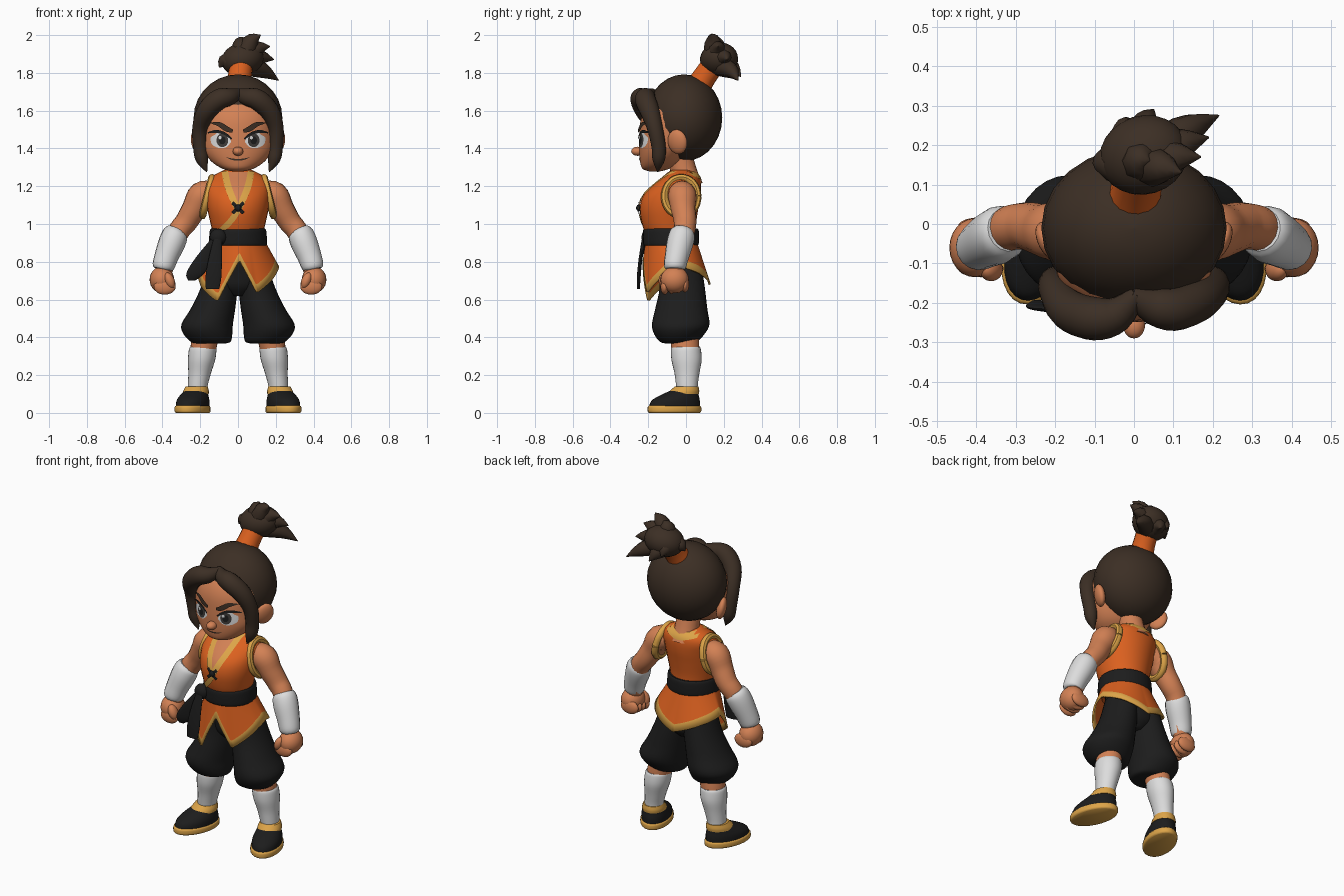
import bpy
import math
from mathutils import Vector, Matrix
from mathutils.bvhtree import BVHTree

if "Cube" in bpy.data.objects:
    bpy.data.objects.remove(bpy.data.objects["Cube"])

made = []
SIDES = ((1, "left"), (-1, "right"))


def material(name, r, g, b):
    mat = bpy.data.materials.new(name)
    mat.use_nodes = True
    mat.diffuse_color = (r, g, b, 1)
    mat.node_tree.nodes["Principled BSDF"].inputs["Base Color"].default_value = (r, g, b, 1)
    return mat


SKIN = material("warm skin", .65, .22, .09)
ORANGE = material("orange cloth", .72, .12, .014)
GOLD = material("gold trim", .72, .37, .065)
WHITE = material("white wrap", .72, .72, .72)
BLACK = material("black cloth", .012, .012, .012)
HAIR = material("dark brown hair", .045, .028, .018)
IRIS = material("grey iris", .05, .045, .042)


def build(name, verts, faces, *mats):
    mesh = bpy.data.meshes.new(name)
    mesh.from_pydata([tuple(v) for v in verts], [], faces)
    for mat in mats:
        mesh.materials.append(mat)
    obj = bpy.data.objects.new(name, mesh)
    bpy.context.collection.objects.link(obj)
    made.append(obj)
    return obj


def spline(keys, steps=4):
    """Catmull-Rom interpolation of equally long tuples."""
    out = []
    for i in range(len(keys) - 1):
        a, b = keys[max(i - 1, 0)], keys[i]
        c, d = keys[i + 1], keys[min(i + 2, len(keys) - 1)]
        for k in range(steps):
            t = k / steps
            out.append([q + .5 * t * (r - p + t * (2 * p - 5 * q + 4 * r - s + t * (3 * (q - r) + s - p)))
                        for p, q, r, s in zip(a, b, c, d)])
    return out + [list(keys[-1])]


def bridge(name, rings, mat):
    """Join rings of points into a capped skin."""
    n = len(rings[0])
    verts = [v for ring in rings for v in ring]
    faces = [(i * n + j, i * n + (j + 1) % n, (i + 1) * n + (j + 1) % n, (i + 1) * n + j)
             for i in range(len(rings) - 1) for j in range(n)]
    faces += [tuple(reversed(range(n))), tuple(range(len(verts) - n, len(verts)))]
    return build(name, verts, faces, mat)


def loft(name, rows, mat, s=1, seg=28):
    """Stack of level ellipses (z, cx, cy, rx, ry), listed upwards."""
    rings = []
    for z, cx, cy, rx, ry in spline(rows):
        angles = [math.tau * j / seg for j in range(seg)]
        rings.append([(s * cx + max(rx, .002) * math.cos(a), cy + max(ry, .002) * math.sin(a), z)
                      for a in angles])
    return bridge(name, rings, mat)


def tube(name, path, mat, s=1, seg=16):
    """Round tube through (x, y, z, radius)."""
    pts = spline(path)
    centres = [Vector((s * p[0], p[1], p[2])) for p in pts]
    rings, old = [], None
    for i, c in enumerate(centres):
        tan = (centres[min(i + 1, len(pts) - 1)] - centres[max(i - 1, 0)]).normalized()
        u = tan.orthogonal().normalized() if old is None else old.rotation_difference(tan) @ u
        v, old, r = tan.cross(u), tan, max(pts[i][3], .002)
        rings.append([c + r * (u * math.cos(a) + v * math.sin(a))
                      for a in (math.tau * j / seg for j in range(seg))])
    return bridge(name, rings, mat)


def ball(name, centre, radii, mat, turn=0, tilt=0):
    n, m = 24, 14
    rot = Matrix.Rotation(turn, 3, "Z") @ Matrix.Rotation(tilt, 3, "Y")
    rings = []
    for i in range(m + 1):
        lat = math.pi * (i / m - .5)
        w = max(math.cos(lat), .01)
        rings.append([Vector(centre) + rot @ Vector((radii[0] * w * math.cos(a), radii[1] * w * math.sin(a),
                      radii[2] * math.sin(lat))) for a in (math.tau * j / n for j in range(n))])
    return bridge(name, rings, mat)


def surface(obj):
    return BVHTree.FromPolygons([v.co for v in obj.data.vertices],
                                [tuple(p.vertices) for p in obj.data.polygons])


def strip(name, keys, target, mat, lift=.004, face=-1, cols=6):
    """Thin band along (x, z, half width) laid on a surface from front or back."""
    pts, verts = spline(keys), []
    for i, (x, z, w) in enumerate(pts):
        a, b = pts[max(i - 1, 0)], pts[min(i + 1, len(pts) - 1)]
        along = Vector((b[0] - a[0], b[1] - a[1])).normalized()
        for j in range(cols + 1):
            k = max(w, .0005) * (2 * j / cols - 1)
            start = Vector((x - along.y * k, face, z + along.x * k))
            hit = target.ray_cast(start, Vector((0, -face, 0)))[0]
            if hit is None:
                hit = target.find_nearest(Vector((start.x, face * .15, start.z)))[0]
            verts.append(hit + Vector((0, face * lift, 0)))
    n = cols + 1
    faces = [(i * n + j, i * n + j + 1, (i + 1) * n + j + 1, (i + 1) * n + j)
             for i in range(len(pts) - 1) for j in range(cols)]
    obj = build(name, verts, faces, mat)
    if sum(p.normal.y * p.area for p in obj.data.polygons) * face < 0:
        obj.data.flip_normals()


def disc(name, x, z, rx, rz, target, mat, lift):
    angles = [math.pi * (1 - i / 8) for i in range(9)]
    strip(name, [(x + rx * math.cos(a), z, rz * math.sin(a)) for a in angles], target, mat, lift)


# Vest body, neckline and collar
vest = loft("vest", [(.86, 0, -.08, .132, .125), (.93, 0, -.08, .13, .13), (1, 0, -.09, .145, .143),
                     (1.08, 0, -.09, .162, .155), (1.15, 0, -.075, .17, .152), (1.21, 0, -.045, .17, .125),
                     (1.25, 0, -.025, .14, .095), (1.285, 0, -.02, .075, .06)], ORANGE)
chest = surface(vest)
strip("open_neckline", [(0, 1.275, .06), (0, 1.2, .045), (0, 1.07, .003)], chest, SKIN)
for s, side in SIDES:
    strip(side + "_collar", [(s * .07, 1.28, .017), (s * .05, 1.19, .018), (0, 1.07, .016)], chest, GOLD, .008)
strip("wrap_edge", [(.005, 1.08, .016), (-.035, 1.02, .016), (-.09, .965, .015)], chest, GOLD, .006)
strip("back_collar", [(-.1, 1.27, .017), (0, 1.25, .02), (.1, 1.27, .017)], chest, GOLD, .006, 1)
for s, side in SIDES:
    strip(side + "_clasp", [(-.03, 1.085 + s * .028, .009), (.03, 1.085 - s * .028, .009)], chest, BLACK, .012)
ball("clasp_knot", (0, -.25, 1.085), (.018, .014, .018), BLACK)
tube("neck", [(0, .005, 1.2, .085), (0, -.01, 1.27, .07), (0, -.04, 1.38, .068)], SKIN)

# Skirt with pointed hem and gold border
HEM = [(-180, .68), (-135, .74), (-95, .78), (-65, .67), (-31, .59), (2, .81),
       (28, .635), (75, .75), (95, .78), (135, .74), (180, .68)]


def hem(deg):
    for (a, za), (b, zb) in zip(HEM, HEM[1:]):
        if a <= deg <= b:
            return za + (zb - za) * (deg - a) / (b - a)


count, levels = 120, 7
verts = []
for i in range(levels):
    for j in range(count):
        deg = 360 * j / count - 180
        a, low = math.radians(deg), hem(deg)
        z = low if i == levels - 1 else .93 + (low + .042 - .93) * i / (levels - 2)
        t = (.93 - z) / (.93 - low)
        verts.append(((.132 + .085 * t) * math.sin(a), -.08 + .03 * t - (.13 + .05 * t) * math.cos(a), z))
faces = [(i * count + j, (i + 1) * count + j, (i + 1) * count + (j + 1) % count, i * count + (j + 1) % count)
         for i in range(levels - 1) for j in range(count)]
skirt = build("skirt", verts, faces, ORANGE, GOLD)
for poly in skirt.data.polygons:
    poly.material_index = int(poly.index >= (levels - 2) * count)
thick = skirt.modifiers.new("cloth thickness", "SOLIDIFY")
thick.thickness = .01

# Sash, knot and hanging ends
loft("sash", [(.885, 0, -.08, .15, .143), (.9, 0, -.08, .154, .148), (.96, 0, -.08, .15, .148),
              (.975, 0, -.08, .144, .14)], BLACK)
ball("sash_knot", (-.105, -.2, .93), (.045, .035, .045), BLACK)
loft("sash_end_outer", [(.7, -.245, -.2, .018, .008), (.74, -.225, -.21, .048, .01),
                        (.82, -.18, -.215, .045, .01), (.93, -.115, -.21, .02, .012)], BLACK)
loft("sash_end_inner", [(.655, -.135, -.252, .035, .008), (.72, -.13, -.25, .042, .01),
                        (.82, -.12, -.24, .035, .01), (.93, -.105, -.22, .022, .012)], BLACK)

# Head, ears and facial features
head = loft("face", [(1.278, 0, -.165, .025, .025), (1.292, 0, -.16, .08, .07), (1.33, 0, -.138, .14, .105),
                     (1.39, 0, -.12, .182, .128), (1.46, 0, -.1, .195, .148), (1.55, 0, -.09, .2, .15),
                     (1.62, 0, -.08, .185, .13), (1.68, 0, -.07, .13, .085)], SKIN, seg=40)
look = surface(head)
ball("nose", (0, -.256, 1.385), (.028, .034, .024), SKIN)
for s, side in SIDES:
    ball(side + "_ear", (s * .212, -.045, 1.435), (.028, .056, .066), SKIN, -s * .5, s * .2)
    strip(side + "_eye_white", [(s * .038, 1.435, .004), (s * .06, 1.438, .033), (s * .095, 1.444, .042),
                                (s * .125, 1.45, .032), (s * .142, 1.46, .004)], look, WHITE, .003)
    disc(side + "_iris", s * .083, 1.443, .031, .036, look, IRIS, .005)
    disc(side + "_pupil", s * .083, 1.443, .017, .021, look, BLACK, .007)
    disc(side + "_eye_glint", s * .083 - .012, 1.457, .008, .009, look, WHITE, .009)
    strip(side + "_lashes", [(s * .034, 1.45, .004), (s * .07, 1.478, .007), (s * .115, 1.49, .008),
                             (s * .16, 1.483, .003)], look, BLACK, .008)
    strip(side + "_brow", [(s * .028, 1.492, .008), (s * .06, 1.503, .014), (s * .1, 1.528, .012),
                           (s * .145, 1.535, .002)], look, HAIR, .009)
strip("mouth", [(-.06, 1.352, .001), (-.03, 1.343, .004), (0, 1.34, .004), (.03, 1.343, .004),
                (.06, 1.352, .001)], look, HAIR, .004)

# Hair cap, swept front locks and topknot
ball("hair_cap", (0, -.01, 1.562), (.235, .202, .23), HAIR)
for s, side in SIDES:
    f = .012 * s
    tube(side + "_front_lock", [(-.01, -.175, 1.7, .02), (.04, -.215 + f, 1.675, .045),
                                (.1, -.228 + f, 1.66, .055), (.165, -.205 + f, 1.6, .052),
                                (.2, -.165, 1.51, .042), (.2, -.145, 1.41, .038),
                                (.19, -.145, 1.34, .033), (.165, -.15, 1.275, .002)], HAIR, s)
tube("topknot_band", [(0, .06, 1.72, .07), (.008, .095, 1.775, .063), (.016, .13, 1.825, .062)], ORANGE)
ball("topknot", (.025, .175, 1.872), (.115, .1, .088), HAIR, .3, -.2)
TIPS = [(.12, .13, 2), (.04, .16, 1.985), (.17, .17, 1.94), (.19, .22, 1.87), (.215, .275, 1.76),
        (.05, .29, 1.78), (-.1, .15, 1.83), (-.02, .27, 1.82)]
for i, tip in enumerate(TIPS):
    root = Vector((.015, .14, 1.84))
    bend = root.lerp(Vector(tip), .6) + Vector((-.012, .01, .025))
    tube("topknot_spike_%d" % i, [(*root, .05), (*bend, .045), (*tip, .002)], HAIR, seg=8)

for s, side in SIDES:
    # Arm, wrist wrap and fist
    tube(side + "_arm", [(.13, -.025, 1.165, .06), (.19, -.02, 1.15, .076), (.232, -.015, 1.08, .066),
                         (.275, -.005, 1.01, .06), (.325, -.015, .94, .056), (.398, -.06, .74, .045)], SKIN, s)
    tube(side + "_armhole_trim", [(.163 - .025 * math.sin(a), -.025 + .088 * math.cos(a),
                                   1.145 + .1 * math.sin(a), .02)
                                  for a in (math.tau * i / 12 for i in range(13))], GOLD, s, 8)
    tube(side + "_wrist_wrap", [(.322, -.015, .965, .055), (.332, -.02, .945, .068), (.35, -.032, .9, .071),
                                (.378, -.048, .83, .064), (.396, -.06, .775, .058),
                                (.4, -.062, .76, .045)], WHITE, s)
    ball(side + "_palm", (s * .403, -.06, .705), (.065, .075, .07), SKIN)
    for i in range(4):
        ball("%s_finger_%d" % (side, i), (s * .388, -.113 + .036 * i, .668 + .004 * i), (.058, .022, .042), SKIN)
    ball(side + "_thumb", (s * .362, -.115, .7), (.026, .03, .045), SKIN, 0, s * .4)

    # Baggy trouser leg, calf and wrap
    loft(side + "_trouser_leg", [(.368, .145, -.04, .08, .07), (.378, .145, -.04, .107, .1),
                                 (.42, .16, -.035, .13, .135), (.47, .163, -.028, .136, .152),
                                 (.55, .133, -.025, .118, .138), (.66, .1, -.02, .098, .12),
                                 (.8, .07, -.03, .08, .11)], BLACK, s)
    loft(side + "_calf", [(.3, .19, 0, .066, .07), (.36, .18, -.005, .07, .075), (.42, .17, -.01, .07, .075)], SKIN, s)
    loft(side + "_shin_wrap", [(.08, .215, .01, .05, .055), (.14, .213, .005, .052, .057),
                               (.21, .203, .005, .06, .066), (.28, .193, .003, .072, .08),
                               (.335, .187, 0, .073, .079), (.35, .185, 0, .067, .073)], WHITE, s)

    # Slip-on shoe, turned outward
    shoe = [loft(side + "_sole", [(0, 0, -.07, .08, .14), (.008, 0, -.07, .087, .147),
                                  (.03, 0, -.07, .087, .147), (.038, 0, -.07, .08, .14)], GOLD),
            loft(side + "_shoe_upper", [(.03, 0, -.07, .081, .14), (.065, 0, -.063, .08, .132),
                                        (.095, 0, -.04, .07, .103), (.125, 0, -.005, .056, .066)], BLACK),
            loft(side + "_shoe_collar", [(.1, 0, -.022, .068, .086), (.118, 0, -.012, .066, .078),
                                         (.14, 0, -.002, .058, .064)], GOLD)]
    for part in shoe:
        part.data.transform(Matrix.Translation((s * .218, .005, 0)) @ Matrix.Rotation(s * .33, 4, "Z"))

loft("trouser_hips", [(.62, 0, -.025, .05, .07), (.67, 0, -.025, .13, .11), (.75, 0, -.035, .15, .115),
                      (.88, 0, -.07, .12, .11)], BLACK)

# Smooth shading with kept creases
bpy.ops.object.select_all(action="DESELECT")
for obj in made:
    obj.select_set(True)
bpy.context.view_layer.objects.active = made[0]
bpy.ops.object.shade_smooth_by_angle(angle=math.radians(45))
